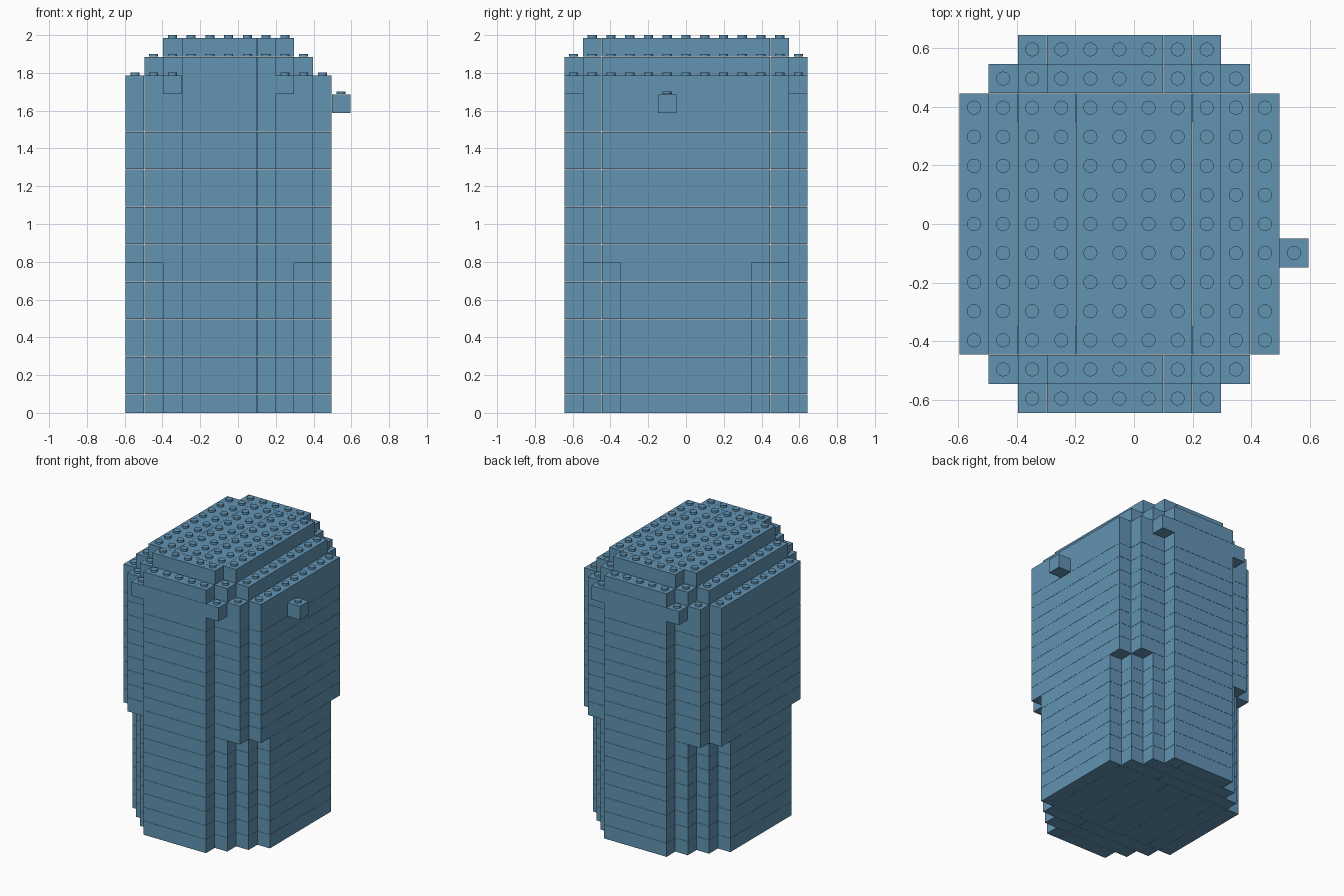
import bpy, bmesh
from mathutils import Matrix, Vector

cube = bpy.data.objects.get("Cube")
if cube:
    bpy.data.objects.remove(cube, do_unlink=True)

U = 0.09925          # pitch of one brick cell in every direction
GAP = 0.0012         # hairline seam around each brick
STUD_R, STUD_H = 0.024, 2 - 20 * U
SEAMS = (-5, -4, -2, 0, 2, 4)     # lengthwise joints of the core, in cells

blue = bpy.data.materials.new("brick blue")
blue.use_nodes = True
COLOUR = (0.122, 0.295, 0.45, 1)
blue.diffuse_color = COLOUR
blue.node_tree.nodes["Principled BSDF"].inputs["Base Color"].default_value = COLOUR


def brick(bm, x0, x1, y0, y1, z0, z1):
    """Add a box given in cell units, shrunk slightly to leave seams."""
    lo, hi = Vector((x0, y0, z0)) * U, Vector((x1, y1, z1)) * U
    size = hi - lo - Vector((GAP, GAP, GAP))
    m = Matrix.Translation((lo + hi) / 2) @ Matrix.Diagonal(size).to_4x4()
    bmesh.ops.create_cube(bm, size=1, matrix=m)


def stud(bm, x, y, z):
    """Add a round stud on top of the cell whose low corner is x, y."""
    at = Vector((x + 0.5, y + 0.5, z)) * U + Vector((0, 0, STUD_H / 2))
    bmesh.ops.create_cone(bm, cap_ends=True, segments=16, radius1=STUD_R,
                          radius2=STUD_R, depth=STUD_H,
                          matrix=Matrix.Translation(at))


def finish(bm, name):
    mesh = bpy.data.meshes.new(name)
    bm.to_mesh(mesh)
    bm.free()
    mesh.materials.append(blue)
    bpy.context.collection.objects.link(bpy.data.objects.new(name, mesh))


def rows(ends, core, length):
    """Row widths from front to back: stepped ends around a straight core."""
    return list(ends) + [core] * length + list(ends)[::-1]


def span(width):
    """Low and high x of a row, centred on the body's axis."""
    return -0.5 - width / 2, -0.5 + width / 2


def course(bm, widths, z0, z1):
    """One layer: crosswise end rows and a core of lengthwise bricks."""
    start = -len(widths) / 2
    core = max(widths)
    first = widths.index(core)
    for i, w in enumerate(widths):
        if w < core:
            a, b = span(w)
            y = start + i
            brick(bm, a, 1, y, y + 1, z0, z1)
            brick(bm, 1, b, y, y + 1, z0, z1)
    a, b = span(core)
    cuts = [a] + [s for s in SEAMS if a < s < b] + [b]
    for left, right in zip(cuts, cuts[1:]):
        brick(bm, left, right, start + first,
              start + first + widths.count(core), z0, z1)


def cells(widths):
    """Low corners of every cell that a layer covers."""
    start = -len(widths) / 2
    return {(span(w)[0] + k, start + i)
            for i, w in enumerate(widths) for k in range(w)}


LOWER = rows((5, 7, 9), 11, 7)
UPPER = rows((5, 9), 11, 9)
BRIM = rows((7, 9), 11, 9)
STEP = rows((5, 7), 9, 9)
TOP = rows((5,), 7, 9)

# Lower and upper body, one cell per course
for name, widths, first, last in (("lower_body", LOWER, 0, 8),
                                  ("upper_body", UPPER, 8, 16)):
    bm = bmesh.new()
    for z in range(first, last):
        course(bm, widths, z, z + 1)
    finish(bm, name)

# Tall collar with four single bricks filling out its top corners
bm = bmesh.new()
course(bm, UPPER, 16, 18)
for x in (-4, 2):
    for y in (-6.5, 5.5):
        brick(bm, x, x + 1, y, y + 1, 17, 18)
finish(bm, "collar")

# Stepped cap
for name, widths, z in (("cap_step", STEP, 18), ("cap_top", TOP, 19)):
    bm = bmesh.new()
    course(bm, widths, z, z + 1)
    finish(bm, name)

# Studs on every cell left uncovered by the layer above
bm = bmesh.new()
for widths, above, z in ((BRIM, STEP, 18), (STEP, TOP, 19), (TOP, [], 20)):
    for x, y in sorted(cells(widths) - cells(above)):
        stud(bm, x, y, z)
finish(bm, "studs")

# Single brick sticking out of the left side
bm = bmesh.new()
brick(bm, 5, 6, -1.5, -0.5, 16, 17)
stud(bm, 5, -1.5, 17)
finish(bm, "side_knob")
